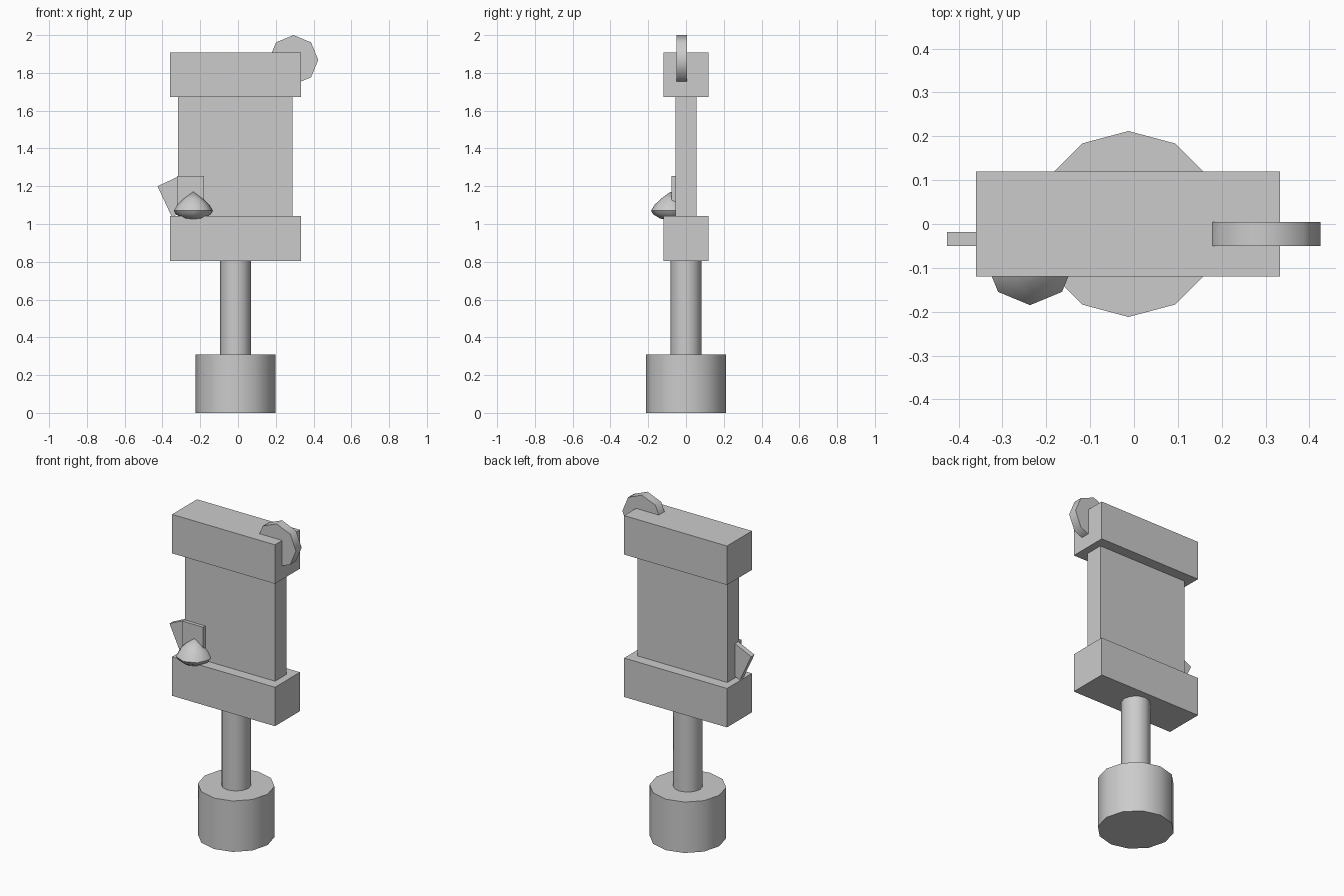
import bpy, math
from mathutils import Vector

cube = bpy.data.objects.get("Cube")
if cube:
    bpy.data.objects.remove(cube, do_unlink=True)

grey = bpy.data.materials.new("plain grey")
grey.use_nodes = True
grey.diffuse_color = (0.6, 0.6, 0.6, 1)
grey.node_tree.nodes["Principled BSDF"].inputs["Base Color"].default_value = (0.6, 0.6, 0.6, 1)


def finish(name, smooth=False):
    ob = bpy.context.object
    ob.name = name
    ob.data.materials.clear()
    ob.data.materials.append(grey)
    if smooth:
        bpy.ops.object.shade_smooth_by_angle(angle=math.radians(50))
    return ob


def box(name, low, high, tilt=0):
    low, high = Vector(low), Vector(high)
    bpy.ops.mesh.primitive_cube_add(size=1, location=(low + high) / 2, rotation=(0, tilt, 0))
    bpy.context.object.scale = high - low
    return finish(name)


def cylinder(name, sides, radius, depth, centre, rotation=(0, 0, 0)):
    bpy.ops.mesh.primitive_cylinder_add(vertices=sides, radius=radius, depth=depth,
                                        location=centre, rotation=rotation)
    return finish(name, True)


def lathe(name, profile, sides, centre):
    # Profile runs from the top pole to the bottom pole
    verts = [(0, 0, profile[0][1])]
    for r, z in profile[1:-1]:
        for i in range(sides):
            a = math.tau * i / sides
            verts.append((r * math.cos(a), r * math.sin(a), z))
    verts.append((0, 0, profile[-1][1]))
    rings, last, faces = len(profile) - 2, len(verts) - 1, []
    for i in range(sides):
        j = (i + 1) % sides
        faces.append((0, 1 + i, 1 + j))
        for k in range(rings - 1):
            a, b = 1 + k * sides, 1 + (k + 1) * sides
            faces.append((a + i, b + i, b + j, a + j))
        b = 1 + (rings - 1) * sides
        faces.append((b + i, last, b + j))
    mesh = bpy.data.meshes.new(name)
    mesh.from_pydata(verts, [], faces)
    ob = bpy.data.objects.new(name, mesh)
    ob.location = centre
    bpy.context.collection.objects.link(ob)
    bpy.ops.object.select_all(action="DESELECT")
    ob.select_set(True)
    bpy.context.view_layer.objects.active = ob
    return finish(name, True)


# Handle grip and shaft
cylinder("grip", 12, 0.212, 0.31, (-0.0125, 0, 0.155))
cylinder("shaft", 12, 0.082, 0.52, (-0.0125, 0, 0.55))

# Central panel held between two bars
box("panel", (-0.317, -0.055, 1.0), (0.288, 0.055, 1.7))
for name, z in (("lower_bar", 0.805), ("upper_bar", 1.672)):
    box(name, (-0.36, -0.12, z), (0.333, 0.12, z + 0.237))

# Disc set into the corner of the upper bar
cylinder("disc", 8, 0.131, 0.055, (0.294, -0.0225, 1.869), (math.pi / 2, 0, 0))

# Small plates at the lower corner of the panel
box("front_plate", (-0.322, -0.076, 1.1), (-0.181, -0.05, 1.253))
width, height, tilt = 0.14, 0.18, math.radians(-25)
across = Vector((math.cos(tilt), 0, -math.sin(tilt)))
down = Vector((-math.sin(tilt), 0, -math.cos(tilt)))
mid = Vector((-0.426, -0.034, 1.2)) + across * width / 2 + down * height / 2
half = Vector((width, 0.032, height)) / 2
box("side_plate", mid - half, mid + half, tilt)

# Pointed knob
lathe("knob", [(0, 0.1), (0.05, 0.063), (0.085, 0.03), (0.103, 0), (0.092, -0.02),
               (0.055, -0.042), (0, -0.05)], 8, (-0.237, -0.082, 1.071))
